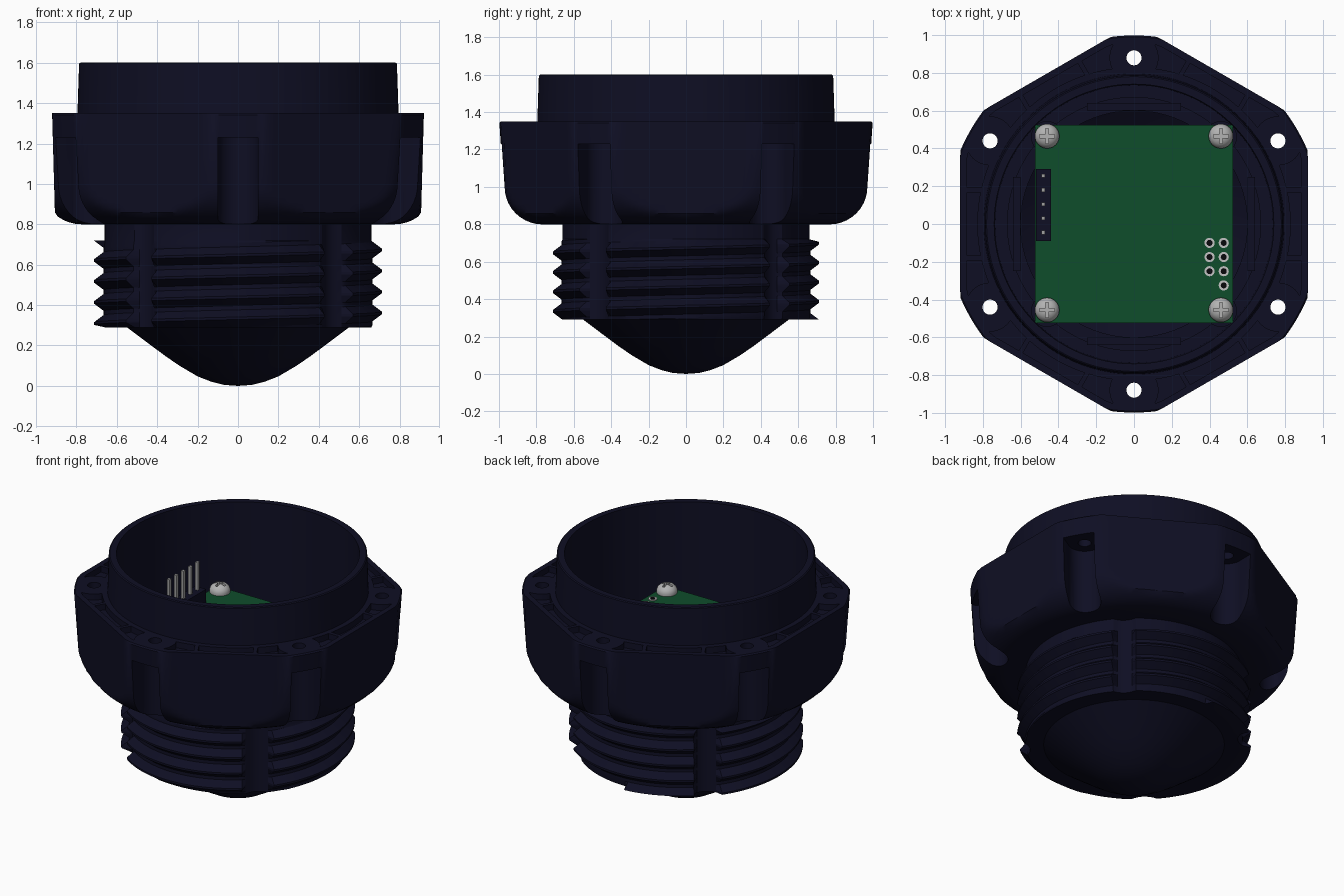
import bpy, bmesh
from math import pi, cos, sin, radians
from mathutils import Matrix, Vector

cube = bpy.data.objects.get("Cube")
if cube:
    bpy.data.objects.remove(cube)


def material(name, color, rough=0.5):
    m = bpy.data.materials.new(name)
    m.use_nodes = True
    m.diffuse_color = (*color, 1)
    node = m.node_tree.nodes["Principled BSDF"]
    node.inputs["Base Color"].default_value = (*color, 1)
    node.inputs["Roughness"].default_value = rough
    return m


navy = material("navy plastic", (0.0045, 0.0045, 0.017))
green = material("board green", (0.0045, 0.075, 0.024))
steel = material("screw steel", (0.45, 0.45, 0.45))
pin_grey = material("pin grey", (0.36, 0.36, 0.36))
pad_white = material("solder pad", (0.55, 0.55, 0.55))
black = material("hole black", (0.002, 0.002, 0.003))


def finish(name, bm, mat):
    bmesh.ops.remove_doubles(bm, verts=bm.verts, dist=0.0002)
    bmesh.ops.recalc_face_normals(bm, faces=bm.faces)
    me = bpy.data.meshes.new(name)
    bm.to_mesh(me)
    bm.free()
    ob = bpy.data.objects.new(name, me)
    bpy.context.collection.objects.link(ob)
    if mat:
        me.materials.append(mat)
    return ob


def select(ob):
    bpy.ops.object.select_all(action="DESELECT")
    ob.select_set(True)
    bpy.context.view_layer.objects.active = ob


def smooth(ob, angle=30):
    select(ob)
    bpy.ops.object.shade_smooth_by_angle(angle=radians(angle))


def cut(ob, cutter):
    cutter.hide_render = True
    mod = ob.modifiers.new("cut", "BOOLEAN")
    mod.operation = "DIFFERENCE"
    mod.solver = "EXACT"
    mod.object = cutter
    select(ob)
    bpy.ops.object.modifier_apply(modifier=mod.name)
    bpy.data.objects.remove(cutter)


def sweep(name, rows, point, mat, steps=180):
    """Surface around z; point(row, angle) gives radius and height."""
    bm = bmesh.new()
    grid = []
    for row in rows:
        ring = []
        for i in range(steps + 1):
            a = 2 * pi * i / steps + pi / 180
            r, z = point(row, a)
            ring.append(bm.verts.new((r * cos(a), r * sin(a), z)))
        grid.append(ring)
    for lo, hi in zip(grid, grid[1:]):
        for i in range(steps):
            bm.faces.new((lo[i], lo[i + 1], hi[i + 1], hi[i]))
    return finish(name, bm, mat)


def hexed(apothem, draft=0.0):
    """Limit a round profile by six flats, one facing +x."""
    def point(row, a):
        r, z = row
        off = (a + pi / 6) % (pi / 3) - pi / 6
        return min(r, (apothem + draft * (z - 0.8)) / cos(off)), z
    return point


def plain(row, a):
    return row


def box(center, size, turn=0):
    return ("box", center, size, turn)


def rod(x, y, z0, z1, r):
    return ("rod", (x, y, (z0 + z1) / 2), (r, r, z1 - z0), 0)


def solids(name, parts, mat=None, sides=32):
    bm = bmesh.new()
    for kind, center, size, turn in parts:
        m = (Matrix.Rotation(turn, 4, "Z") @ Matrix.Translation(center)
             @ Matrix.Diagonal((*size, 1)))
        if kind == "box":
            bmesh.ops.create_cube(bm, size=1, matrix=m)
        else:
            bmesh.ops.create_cone(bm, cap_ends=True, segments=sides, radius1=1,
                                  radius2=1, depth=1, matrix=m)
    return finish(name, bm, mat)


corners = [radians(30 + 60 * i) for i in range(6)]
bolts = [(0.88 * cos(a), 0.88 * sin(a)) for a in corners]

# Housing: domed nose, tube, hexagonal flange, collar and hollow inside
fillet = [(0.775 + 0.2 * sin(t), 1.0 - 0.2 * cos(t))
          for t in (radians(9 * k) for k in range(11))]
nose = [(0, 0), (0.07, 0.005), (0.13, 0.02), (0.2, 0.047), (0.29, 0.1),
        (0.36, 0.148), (0.45, 0.215), (0.55, 0.29)]
outside = [(0.63, 0.29), (0.63, 0.8)] + fillet
outside += [(0.998, 1.342), (0.99, 1.35), (0.795, 1.35), (0.787, 1.595), (0.78, 1.6)]
inside = [(0.74, 1.6), (0.735, 0.92), (0.67, 0.92), (0.67, 0.87), (0.6, 0.87),
          (0.6, 0.36), (0.3, 0.15), (0, 0.05)]
housing = sweep("housing", nose + outside + inside, hexed(0.905, 0.028), navy)

# Bolt pockets open to the outside, with through holes above them
cut(housing, solids("pocket_ends", [rod(x, y, 0.7, 1.23, 0.1) for x, y in bolts]))
cut(housing, solids("pocket_slots", [box((1.03, 0, 0.965), (0.3, 0.198, 0.53), a)
                                     for a in corners]))
cut(housing, solids("bolt_holes", [rod(x, y, 1.1, 1.5, 0.04) for x, y in bolts]))

# Shallow recesses in the flange top, leaving bosses and ribs
recess = sweep("recess", [(0.83, 1.31), (0.955, 1.31), (0.955, 1.4),
                          (0.83, 1.4), (0.83, 1.31)], hexed(0.885), None)
cut(recess, solids("bosses", [rod(x, y, 1.2, 1.5, 0.13) for x, y in bolts]))
cut(recess, solids("ribs", [box((0.88, side * 0.18, 1.35), (0.3, 0.025, 0.3), i * pi / 3)
                            for i in range(6) for side in (-1, 1)]))
cut(housing, recess)
smooth(housing)

# Right-handed thread with four lengthwise grooves
pitch = 0.104
thread_rows = [(n + f, r) for n in range(-6, 2)
               for f, r in ((-0.4, 0.665), (-0.06, 0.712), (0.06, 0.712), (0.4, 0.665))]
thread_rows = ["bottom"] + thread_rows + ["top"]


def thread_point(row, a):
    if row == "bottom":
        return 0.62, 0.29
    if row == "top":
        r, z = 0.66, 0.8
    else:
        r, z = row[1], 0.673 + pitch * (row[0] + a / (2 * pi))
        if not 0.29 < z < 0.72:
            r, z = 0.66, min(max(z, 0.29), 0.72)
    off = abs((a % (pi / 2)) - pi / 4) / radians(6)
    if off < 1:
        r = min(r, 0.634 + 0.026 * off * off)
    return r, z


smooth(sweep("thread", thread_rows, thread_point, navy), 25)

# Board supports and ledges in the cavity
posts = [(sx * 0.46, sy * 0.46) for sx in (-1, 1) for sy in (-1, 1)]
smooth(solids("board_posts", [rod(x, y, 0.87, 1.0, 0.085) for x, y in posts], navy))
solids("side_ledges", [box((0.62, 0, 0.9), (0.04, 0.5, 0.1), i * pi / 2)
                       for i in range(4)], navy)

# Circuit board
solids("circuit_board", [box((0, 0, 1.02), (1.046, 1.046, 0.04))], green)

# Pin header
pin_spots = [0.105 + 0.075 * k for k in range(-2, 3)]
solids("pin_header", [box((-0.48, 0.1, 1.085), (0.08, 0.38, 0.09))], navy)
solids("header_pins", [box((-0.48, y, 1.2), (0.02, 0.02, 0.232)) for y in pin_spots], pin_grey)

# Solder pads with dark holes
pads = [(x, -0.1 - 0.075 * k) for k in range(4) for x in (0.4, 0.475)]
pads.remove((0.4, -0.1 - 0.075 * 3))
solids("solder_pads", [rod(x, y, 1.038, 1.045, 0.027) for x, y in pads], pad_white, 20)
solids("pad_holes", [rod(x, y, 1.04, 1.047, 0.016) for x, y in pads], black, 16)

# Domed cross-head screws
dome = [(0, 1.035), (0.062, 1.035), (0.065, 1.055), (0.058, 1.075),
        (0.042, 1.091), (0.022, 1.099), (0, 1.101)]
screw = sweep("board_screw", dome, plain, steel, 36)
cut(screw, solids("cross_slot_x", [box((0, 0, 1.1), (0.08, 0.017, 0.05))]))
cut(screw, solids("cross_slot_y", [box((0, 0, 1.1), (0.017, 0.08, 0.05))]))
smooth(screw)
for k, (x, y) in enumerate(posts):
    ob = screw if k == 0 else screw.copy()
    if k:
        bpy.context.collection.objects.link(ob)
    ob.location = Vector((x, y + 0.005, 0))
